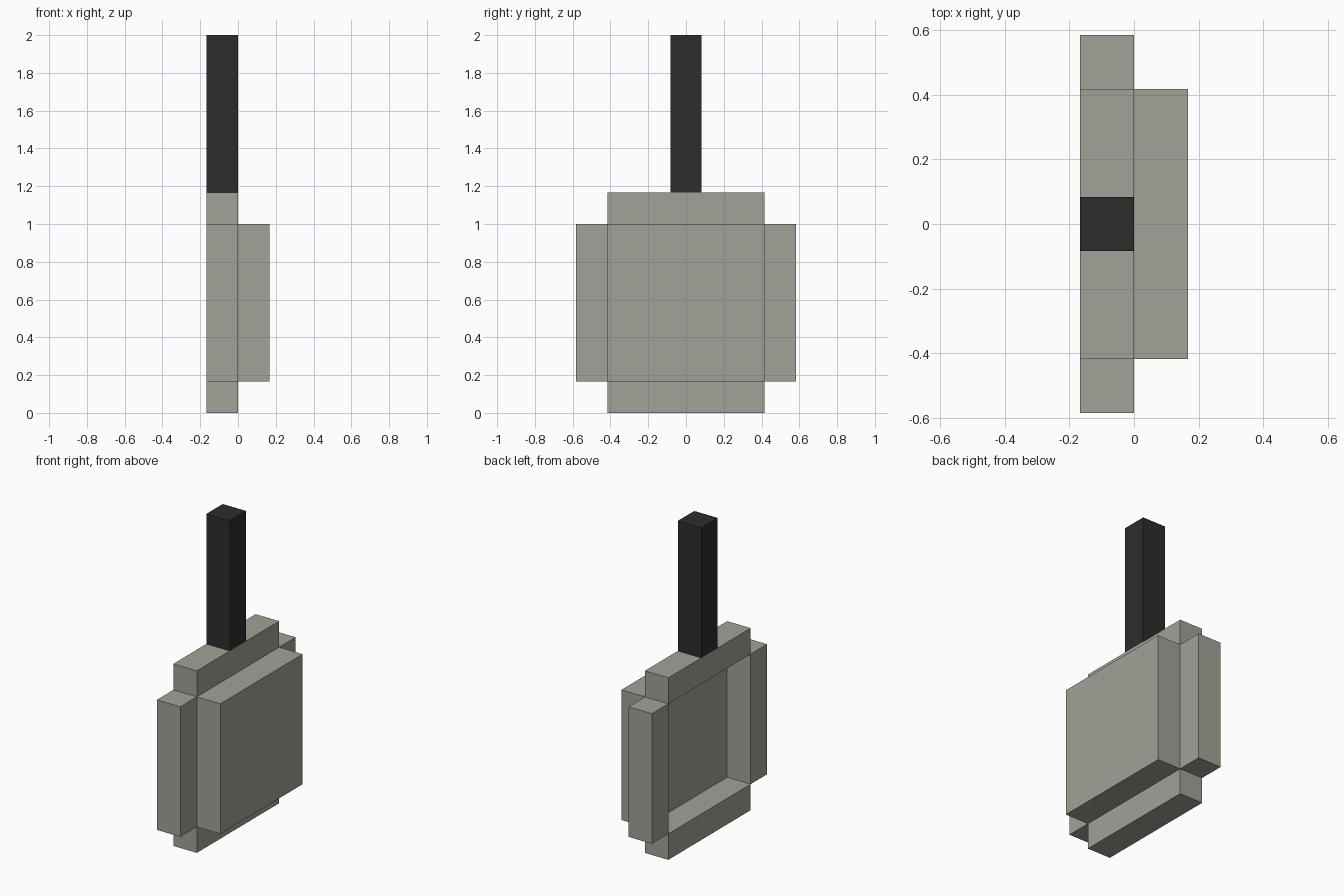
import bpy
import bmesh
from mathutils import Vector

if "Cube" in bpy.data.objects:
    bpy.data.objects.remove(bpy.data.objects["Cube"])

U = 1 / 6  # block unit


def material(name, rgb):
    m = bpy.data.materials.new(name)
    m.diffuse_color = (*rgb, 1)
    m.use_nodes = True
    m.node_tree.nodes["Principled BSDF"].inputs["Base Color"].default_value = m.diffuse_color
    return m


metal = material("warm_grey_metal", (0.352, 0.366, 0.309))
black = material("black_grip", (0.026, 0.026, 0.026))


def box(name, lo, hi, mat):
    """Flat-faced box between two corners given in block units."""
    lo, hi = Vector(lo) * U, Vector(hi) * U
    bm = bmesh.new()
    bmesh.ops.create_cube(bm, size=1)
    for v in bm.verts:
        v.co = Vector([(a + b) / 2 + c * (b - a) for a, b, c in zip(lo, hi, v.co)])
    mesh = bpy.data.meshes.new(name)
    bm.to_mesh(mesh)
    bm.free()
    mesh.materials.append(mat)
    obj = bpy.data.objects.new(name, mesh)
    bpy.context.collection.objects.link(obj)
    return obj


# Flat base plate of the pan
box("pan_base", (0, -2.5, 1), (1, 2.5, 6), metal)

# Four rim walls standing around the open recess
for name, y0, y1, z0, z1 in (("rim_front", -3.5, -2.5, 1, 6),
                             ("rim_back", 2.5, 3.5, 1, 6),
                             ("rim_bottom", -2.5, 2.5, 0, 1),
                             ("rim_top", -2.5, 2.5, 6, 7)):
    box(name, (-1, y0, z0), (0, y1, z1), metal)

# Upright handle
box("handle", (-1, -0.5, 7), (0, 0.5, 12), black)
